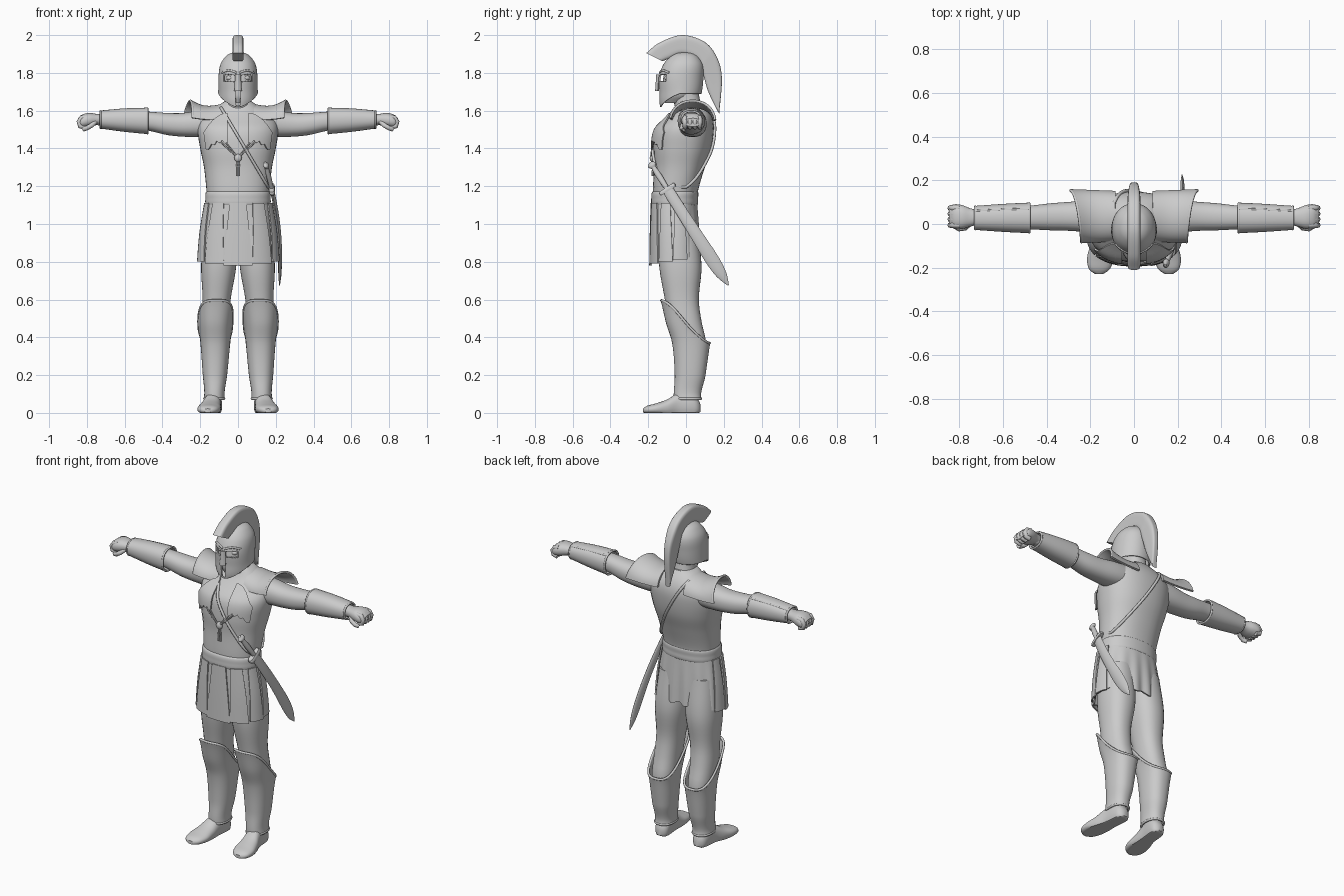
import bpy, bmesh, math
from math import sin, cos, pi, radians
from mathutils import Vector

cube = bpy.data.objects.get("Cube")
if cube:
    bpy.data.objects.remove(cube)

grey = bpy.data.materials.new("plain grey")
grey.use_nodes = True
grey.diffuse_color = (.6, .6, .6, 1)
grey.node_tree.nodes["Principled BSDF"].inputs["Base Color"].default_value = (.6, .6, .6, 1)


def at(rows, t):
    """Smoothly interpolate rows of (t, values...)."""
    t = min(max(t, rows[0][0]), rows[-1][0])
    i = 0
    while i < len(rows) - 2 and t > rows[i + 1][0]:
        i += 1

    def slope(j, k):
        a, b = rows[max(j - 1, 0)], rows[min(j + 1, len(rows) - 1)]
        return (b[k] - a[k]) / (b[0] - a[0])
    p, q = rows[i], rows[i + 1]
    d = q[0] - p[0]
    s = (t - p[0]) / d
    return [(1 + 2 * s) * (1 - s) ** 2 * p[k] + s * s * (3 - 2 * s) * q[k]
            + d * s * (1 - s) * ((1 - s) * slope(i, k) - s * slope(i + 1, k))
            for k in range(1, len(p))]


def oval(a, power=2.3):
    """Unit superellipse; angle 0 is the front."""
    u, v = sin(a), -cos(a)
    d = (abs(u) ** power + abs(v) ** power) ** (-1 / power)
    return u * d, v * d


def ring(rows, z, a, off=0, power=2.3):
    cx, cy, rx, ry = at(rows, z)
    u, v = oval(a, power)
    return Vector((cx + u * (rx + off), cy + v * (ry + off), z))


def surf(name, fn, nu=32, nv=24, wrap=True, cap=True, thick=0, side=1, hole=None):
    """Grid surface from fn(u, v), optionally closed, capped or thickened."""
    bm = bmesh.new()
    cols = nu if wrap else nu + 1
    grid = []
    for j in range(nv + 1):
        pts = [fn(i / nu, j / nv) for i in range(cols)]
        grid.append([bm.verts.new((p[0] * side, p[1], p[2])) for p in pts])
    for j in range(nv):
        for i in range(nu):
            k = (i + 1) % cols
            bm.faces.new((grid[j][i], grid[j][k], grid[j + 1][k], grid[j + 1][i]))
    if wrap and cap:
        bm.faces.new(grid[0])
        bm.faces.new(grid[-1])
    if hole:
        bmesh.ops.delete(bm, geom=[f for f in bm.faces if hole(f.calc_center_median())], context='FACES')
    bmesh.ops.remove_doubles(bm, verts=bm.verts, dist=.0002)
    bmesh.ops.recalc_face_normals(bm, faces=bm.faces)
    mesh = bpy.data.meshes.new(name)
    bm.to_mesh(mesh)
    bm.free()
    mesh.materials.append(grey)
    ob = bpy.data.objects.new(name, mesh)
    bpy.context.collection.objects.link(ob)
    bpy.ops.object.select_all(action='DESELECT')
    ob.select_set(True)
    bpy.context.view_layer.objects.active = ob
    if thick:
        mod = ob.modifiers.new("thickness", 'SOLIDIFY')
        mod.thickness, mod.offset = thick, 0
        bpy.ops.object.modifier_apply(modifier=mod.name)
    bpy.ops.object.shade_smooth_by_angle(angle=radians(42))
    return ob


def loft_z(name, rows, side=1, nv=30, **kw):
    z0, z1 = rows[0][0], rows[-1][0]
    return surf(name, lambda u, v: ring(rows, z0 + (z1 - z0) * v, u * 2 * pi), nv=nv, side=side, **kw)


def loft_x(name, rows, side=1, **kw):
    x0, x1 = rows[0][0], rows[-1][0]

    def fn(u, v):
        x = x0 + (x1 - x0) * v
        p = ring(rows, x, u * 2 * pi)
        return x, p.x, p.y
    return surf(name, fn, side=side, **kw)


def tube(name, pts, r, closed=False, side=1):
    cu = bpy.data.curves.new(name, 'CURVE')
    cu.dimensions, cu.bevel_depth, cu.bevel_resolution = '3D', r, 2
    cu.use_fill_caps = True
    sp = cu.splines.new('POLY')
    sp.points.add(len(pts) - 1)
    for p, c in zip(sp.points, pts):
        p.co = (c[0] * side, c[1], c[2], 1)
    sp.use_cyclic_u = closed
    cu.materials.append(grey)
    ob = bpy.data.objects.new(name, cu)
    bpy.context.collection.objects.link(ob)


def ball(name, c, r, side=1):
    def fn(u, v):
        s = sin(pi * v)
        return [c[0] + r[0] * s * cos(2 * pi * u), c[1] + r[1] * s * sin(2 * pi * u), c[2] - r[2] * cos(pi * v)]
    surf(name, fn, 16, 10, cap=False, side=side)


# Torso, neck and waist sash
torso = [(1.1, 0, -.058, .16, .115), (1.18, 0, -.055, .167, .12), (1.3, 0, -.035, .18, .135),
         (1.4, 0, -.02, .2, .153), (1.5, 0, -.005, .213, .152), (1.56, 0, .02, .195, .122),
         (1.61, 0, .03, .13, .09), (1.65, 0, .02, .07, .065)]
loft_z("cuirass", torso)
loft_z("neck", [(1.58, 0, .02, .08, .07), (1.65, 0, .005, .062, .07), (1.73, 0, -.01, .06, .07)], nv=8)
loft_z("waist_sash", [(1.09, 0, -.06, .162, .112), (1.105, 0, -.06, .172, .123), (1.135, 0, -.06, .173, .124),
                      (1.165, 0, -.058, .171, .123), (1.18, 0, -.056, .16, .112)])


def chest(x, z, off=.006, back=False):
    cx, cy, rx, ry = at(torso, z)
    h = ry * max(0, 1 - (abs(x) / rx) ** 2.3) ** (1 / 2.3) + off
    return Vector((x, cy + h if back else cy - h, z))


# Sash strap, chest cords and knot
steps = [i / 24 for i in range(25)]
loop = [chest(-.09 + .25 * t, 1.615 - .42 * t) for t in steps]
loop += [chest(-.09 + .25 * t, 1.615 - .42 * t, back=True) for t in reversed(steps)]
tube("sword_strap", loop, .008, True)
ball("chest_knot", chest(0, 1.35), (.02, .014, .022))
for dx in (-.007, .007):
    tube("knot_tassel", [chest(0, 1.35), chest(dx, 1.3), chest(dx, 1.255)], .005)

# Skirt with pleats and layered front panels
skirt = [(.76, 0, -.055, .208, .128), (.95, 0, -.057, .193, .123), (1.12, 0, -.06, .166, .115)]


def skirt_point(a, z, off=0):
    drop = (1.12 - z) / .34
    return ring(skirt, z, a, off + .007 * drop * cos(15 * a))


surf("skirt", lambda u, v: skirt_point(2 * pi * u, 1.12 - v * (.3 + .02 * cos(2 * pi * u) + .008 * cos(30 * pi * u))),
     120, 16, cap=False, thick=.008)
for k, mid in enumerate((0, .62, -.62, 1.2, -1.2, 1.75, -1.75)):
    half = .36 if k == 0 else .27
    hem = .78 + .018 * abs(mid)
    surf("skirt_panel", lambda u, v: ring(skirt, 1.11 - v * (1.11 - hem), mid + half * (2 * u - 1) * (.7 + .3 * v),
                                          .012 if k % 2 else .008), 10, 12, wrap=False, thick=.008)

# Helmet, head and crest
helmet = [(1.6, 0, -.065, .05, .065), (1.65, 0, -.05, .08, .087), (1.7, 0, -.032, .094, .105),
          (1.78, 0, -.025, .098, .113), (1.84, 0, -.015, .09, .102), (1.88, 0, -.01, .066, .075),
          (1.9, 0, -.008, .038, .044), (1.908, 0, -.008, .002, .002)]


def helmet_point(u, v):
    a = 2 * pi * u
    front = max(0, cos(a))
    low = 1.692 - .07 * front ** 1.3
    return ring(helmet, low + (1.908 - low) * v, a, .008 * (1 - v) ** 6 * (1 - front), 2.1)


def face_gap(c):
    x = abs(c.x)
    eye = .016 < x < .074 and 1.755 < c.z < 1.79 + .08 * (x - .04)
    slit = x < .01 + .1 * max(0, c.z - 1.65) and c.z < 1.715
    return c.y < -.05 and (eye or slit)


surf("helmet", helmet_point, 128, 64, thick=.009, cap=False, hole=face_gap)
loft_z("head", [(1.64, 0, -.06, .035, .05), (1.68, 0, -.045, .065, .08), (1.77, 0, -.025, .083, .096),
                (1.84, 0, -.015, .07, .08), (1.87, 0, -.01, .03, .03)])
surf("nose_guard", lambda u, v: (.028 * (u - .5) * (1.2 - v * .4), -.141 - .012 * sin(pi * u) - .006 * (1 - v), 1.705 + .085 * v),
     6, 6, wrap=False, thick=.009)
tube("helmet_rim", [helmet_point(i / 64, .004) for i in range(64)], .005, True)
for s in (1, -1):
    ball("eye", (.043, -.098, 1.773), (.02, .016, .014), s)
    brow = [ring(helmet, 1.8 + .012 * sin(pi * t), a, .004, 2.1) for t, a in ((i / 10, .06 + .09 * i) for i in range(11))]
    tube("brow_ridge", brow, .006, side=s)

crest = [(0, -.21, 1.905, -.125, 1.862), (1, -.14, 1.96, -.09, 1.875), (2, -.02, 2, -.02, 1.9),
         (3, .1, 1.963, .06, 1.87), (4, .165, 1.88, .088, 1.8), (5, .19, 1.77, .118, 1.7), (6, .176, 1.585, .166, 1.6)]


def crest_point(u, v):
    oy, oz, iy, iz = at(crest, 6 * v)
    a, b = oval(2 * pi * u, 5)
    w = .029 * (1 - .5 * max(0, v - .6) / .4)
    m = (1 - b) / 2
    return a * w, iy + (oy - iy) * m, iz + (oz - iz) * m


surf("helmet_crest", crest_point, 32, 40)

# Limb profiles
leg = [(.04, .127, .012, .04, .055), (.1, .125, .008, .039, .058), (.2, .122, .022, .053, .07),
       (.37, .12, .022, .066, .084), (.48, .12, -.005, .07, .088), (.6, .113, -.022, .074, .09),
       (.78, .102, -.03, .093, .112), (1.0, .09, -.045, .09, .1)]
foot = [(-.228, .16, .012, .02, .01), (-.21, .159, .016, .046, .02), (-.16, .154, .02, .061, .03),
        (-.1, .146, .026, .055, .045), (-.04, .135, .04, .045, .065), (.03, .128, .04, .044, .065),
        (.062, .126, .03, .036, .045), (.077, .126, .025, .016, .02)]
arm = [(.1, .03, 1.535, .08, .07), (.2, .035, 1.53, .074, .07), (.3, .035, 1.525, .066, .062),
       (.38, .033, 1.53, .062, .058), (.48, .03, 1.545, .054, .05), (.6, .03, 1.55, .05, .046), (.74, .03, 1.552, .033, .03)]
hand = [(.71, .03, 1.552, .032, .028), (.75, .03, 1.553, .042, .03), (.79, .032, 1.55, .055, .038),
        (.825, .034, 1.543, .056, .036), (.848, .036, 1.538, .042, .022)]
bracer = [(.48, .028, 1.546, .066, .066), (.6, .028, 1.55, .06, .058), (.727, .028, 1.553, .051, .044)]


def foot_point(u, v):
    y = -.228 + .305 * v
    p = ring(foot, y, 2 * pi * u)
    return p.x, y, max(0, p.y)


def greave_point(u, v):
    a = 2 * pi * u
    f = (1 + cos(a)) / 2
    top = .37 + .225 * f * f * (3 - 2 * f)
    return ring(leg, .075 + (top - .075) * v, a, .007 + .012 * v ** 6 + .006 * (1 - v) ** 8)


def pauldron_point(u, v):
    a = radians(-78 + 160 * v)
    x = .085 + u * (.155 + .05 * v * v)
    r = .105 - .012 * sin(pi * u) + .022 * u ** 3
    return x, .035 + (.112 + .008 * u) * sin(a), 1.525 + r * cos(a) ** .8


def flap_point(u, v):
    x = .055 + .125 * u * (1 - .1 * v)
    hem = .15 - .06 * u + .014 * abs(sin(4 * pi * u))
    return chest(x, 1.585 - .1 * u * u - hem * v, .012)


for s in (1, -1):
    loft_z("leg", leg, s)
    surf("foot", foot_point, 32, 28, side=s)
    surf("greave", greave_point, 48, 30, cap=False, thick=.008, side=s)
    for v in (0, 1):
        tube("greave_rim", [greave_point(i / 48, v) for i in range(48)], .007, True, s)
    loft_x("arm", arm, s)
    loft_x("bracer", bracer, s, cap=False, thick=.008)
    for x in (.48, .727):
        tube("bracer_rim", [(x, *ring(bracer, x, i * pi / 16).xy) for i in range(32)], .006, True, s)
    tube("bracer_seam", [(x, *ring(bracer, x, pi * .8).xy) for x in (.48, .56, .64, .727)], .006, side=s)
    loft_x("hand", hand, s)
    for k in range(4):
        y = -.005 + .026 * k
        tube("finger", [(.8, y, 1.566), (.828, y, 1.563), (.842, y, 1.542), (.836, y, 1.518), (.81, y, 1.512)], .013, side=s)
    tube("thumb", [(.755, .0, 1.54), (.775, -.018, 1.522), (.8, -.022, 1.508), (.818, -.01, 1.502)], .013, side=s)
    surf("pauldron", pauldron_point, 16, 24, wrap=False, thick=.012, side=s)
    tube("pauldron_rim", [pauldron_point(1, i / 24) for i in range(25)], .007, side=s)
    surf("chest_flap", flap_point, 32, 10, wrap=False, thick=.008, side=s)
    for x in (.08, .11):
        tube("chest_cord", [chest(x * (1 - t), 1.45 - .1 * t, .01) for t in steps], .004, side=s)

# Sheathed sword on the left hip
axis = Vector((0, .41, -.645)).normalized()
across = Vector((0, -axis.z, axis.y))


def sword_part(name, rows, power=2):
    def fn(u, v):
        t = rows[0][0] + (rows[-1][0] - rows[0][0]) * v
        w, h = at(rows, t)
        a, b = oval(2 * pi * u, power)
        base = Vector((.145 + .075 * t + .03 * sin(pi * t), -.185 + .41 * t, 1.32 - .645 * t))
        return base + across * (w * b) + Vector((h * a, 0, 0))
    surf(name, fn, 20, 24)


sword_part("sword_grip", [(.02, .012, .011), (.1, .016, .013), (.2, .013, .012)])
sword_part("sword_pommel", [(-.01, .008, .006), (.01, .024, .015), (.035, .012, .01)])
sword_part("sword_guard", [(.195, .046, .014), (.21, .05, .016), (.225, .046, .014)], 4)
sword_part("sword_blade", [(.22, .03, .012), (.35, .03, .011), (.6, .033, .011), (.8, .036, .01),
                           (.92, .026, .008), (1, .003, .002)], 1.6)
